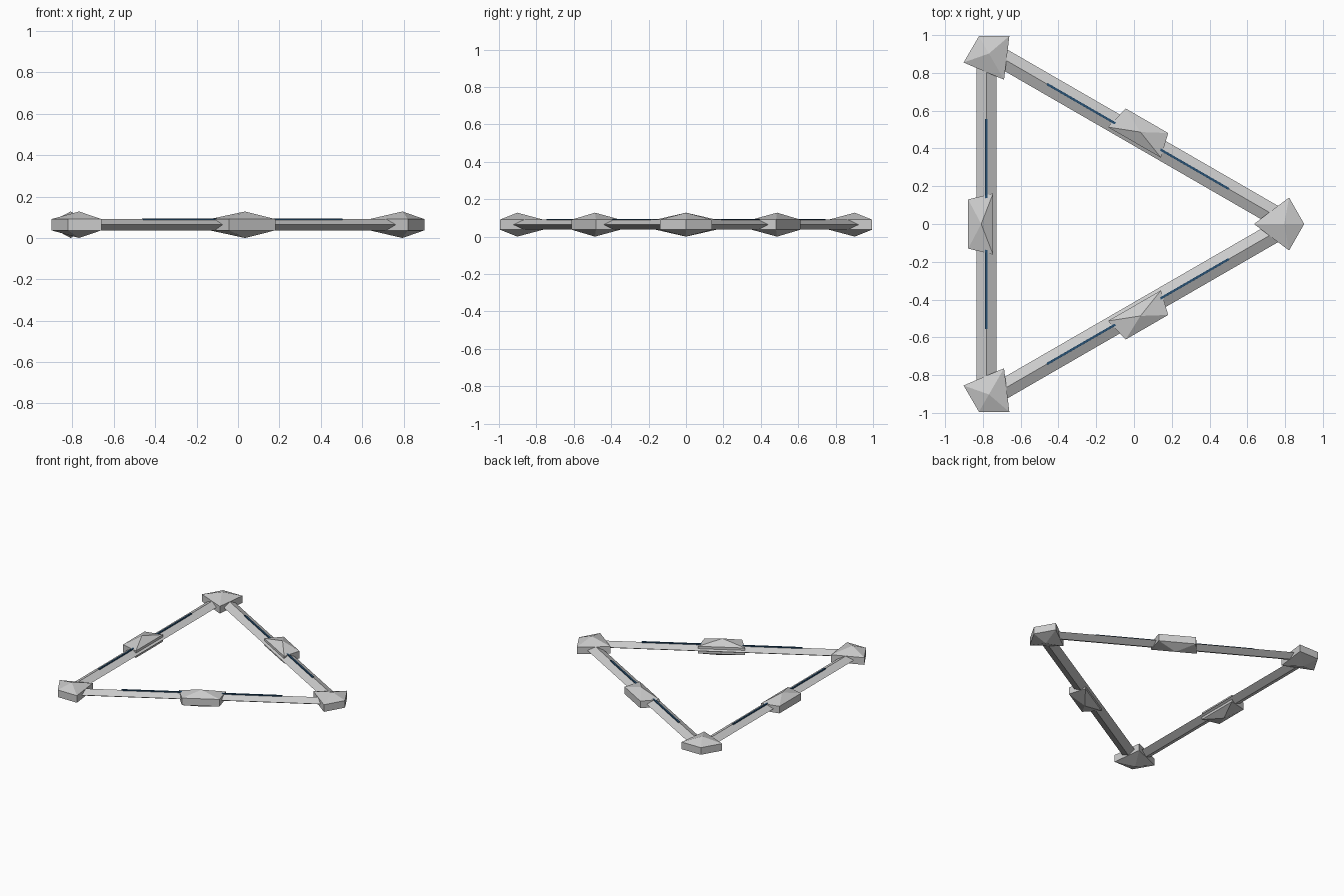
import bpy
from math import cos, sin, radians

if "Cube" in bpy.data.objects:
    bpy.data.objects.remove(bpy.data.objects["Cube"])

CX, CZ = -0.247, 0.064      # centre of the triangle, mid height
SIDE_H, APEX_H = 0.027, 0.064


def place(r, t, z, ang):
    """Radial / tangential coordinates around the triangle centre."""
    a = radians(ang)
    return (CX + r * cos(a) - t * sin(a), r * sin(a) + t * cos(a), CZ + z)


def make(name, verts, faces, mat=None):
    me = bpy.data.meshes.new(name)
    me.from_pydata(verts, [], faces)
    ob = bpy.data.objects.new(name, me)
    bpy.context.collection.objects.link(ob)
    if mat:
        me.materials.append(mat)
    return ob


def gem(name, outline, apex_r, ang):
    """Vertical-sided block with a pyramid above and below (outline is CCW)."""
    n = len(outline)
    verts = [place(r, t, -SIDE_H, ang) for r, t in outline]
    verts += [place(r, t, SIDE_H, ang) for r, t in outline]
    verts += [place(apex_r, 0, -APEX_H, ang), place(apex_r, 0, APEX_H, ang)]
    faces = []
    for i in range(n):
        j = (i + 1) % n
        faces += [(i, j, n + j, n + i), (j, i, 2 * n), (n + i, n + j, 2 * n + 1)]
    make(name, verts, faces)


def bar(name, section, half_len, ang, mat=None):
    """Cross-section of (radial, z) points swept along the tangent."""
    n = len(section)
    verts = [place(r, t, z, ang) for t in (-half_len, half_len) for r, z in section]
    faces = [(i, n + i, n + (i + 1) % n, (i + 1) % n) for i in range(n)]
    faces += [tuple(range(n)), tuple(range(2 * n - 1, n - 1, -1))]
    make(name, verts, faces, mat)


blue = bpy.data.materials.new("dark_blue")
blue.diffuse_color = (0.02, 0.08, 0.17, 1)
blue.use_nodes = True
blue.node_tree.nodes["Principled BSDF"].inputs["Base Color"].default_value = blue.diffuse_color

R = 0.535                   # distance of each beam from the centre
kite = [(1.148, 0), (1.068, 0.14), (0.882, 0), (1.068, -0.14)]
trapezoid = [(0.631, -0.13), (0.631, 0.13), (0.499, 0.162), (0.499, -0.162)]
diamond = [(R - 0.053, 0), (R, -SIDE_H), (R + 0.053, 0), (R, SIDE_H)]
strip = [(R - 0.006, 0.018), (R + 0.006, 0.018), (R + 0.006, 0.031), (R - 0.006, 0.031)]

for k in range(3):
    # corner joint, beam, middle clamp and inlaid strip
    gem(f"corner_joint_{k+1}", kite, 1.042, 120 * k)
    bar(f"beam_{k+1}", diamond, 0.87, 60 + 120 * k)
    gem(f"middle_clamp_{k+1}", trapezoid, 0.562, 60 + 120 * k)
    bar(f"top_strip_{k+1}", strip, 0.556, 60 + 120 * k, blue)
